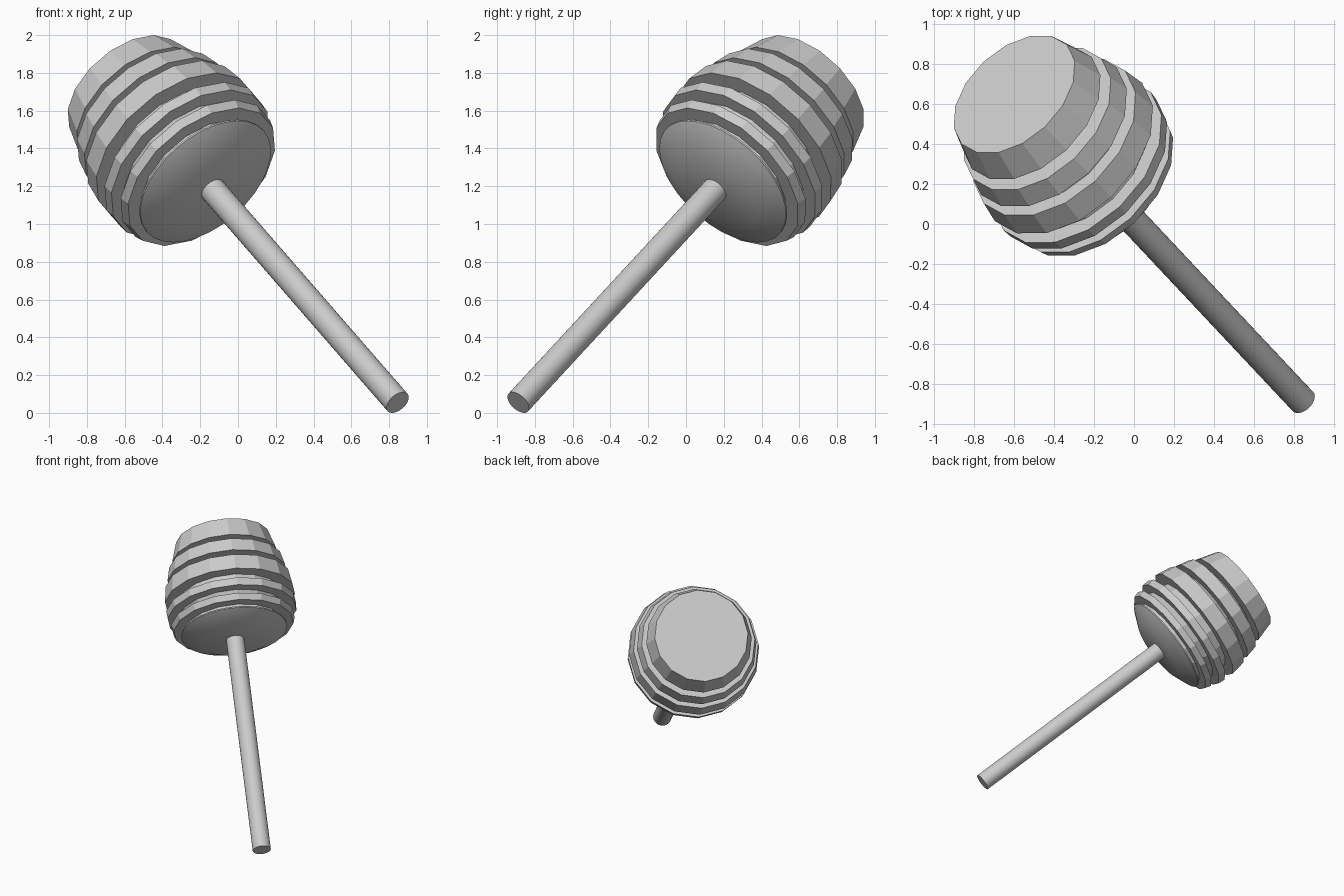
import bpy, math
from mathutils import Vector

if "Cube" in bpy.data.objects:
    bpy.data.objects.remove(bpy.data.objects["Cube"])

START = Vector((0.845, -0.888, 0.055))
END = Vector((-0.60, 0.65, 1.717))
ROT = (END - START).to_track_quat('Z', 'Y')


def lathe(name, profile, sides, smooth=False, phase=0.0):
    """Closed solid of revolution along the tilted axis; profile = (t, radius)."""
    verts, faces = [], []
    for t, r in profile:
        for i in range(sides):
            a = 2 * math.pi * i / sides + phase
            verts.append((r * math.cos(a), r * math.sin(a), t))
    for k in range(len(profile) - 1):
        for i in range(sides):
            j = (i + 1) % sides
            faces.append((k * sides + i, k * sides + j,
                          (k + 1) * sides + j, (k + 1) * sides + i))
    faces.append(tuple(reversed(range(sides))))
    faces.append(tuple(range(len(verts) - sides, len(verts))))
    me = bpy.data.meshes.new(name)
    me.from_pydata(verts, [], faces)
    ob = bpy.data.objects.new(name, me)
    bpy.context.collection.objects.link(ob)
    ob.location = START
    ob.rotation_mode = 'QUATERNION'
    ob.rotation_quaternion = ROT
    if smooth:
        bpy.context.view_layer.objects.active = ob
        ob.select_set(True)
        bpy.ops.object.shade_smooth_by_angle(angle=math.radians(30))
        ob.select_set(False)
    return ob


# Round stick
lathe("handle", [(0, 0.07), (1.86, 0.07)], 32, True)

# Smooth conical collar under the head
lathe("head_collar", [(1.82, 0.267), (1.89, 0.41), (1.90, 0.41)], 32, True)

# Faceted barrel: each ridge is (bottom t, bottom r, top t, top r)
ridges = [(1.93, 0.465, 1.98, 0.48),
          (2.04, 0.50, 2.10, 0.505),
          (2.18, 0.505, 2.31, 0.485),
          (2.36, 0.465, 2.47, 0.44),
          (2.52, 0.41, 2.684, 0.362)]
profile = [(1.88, 0.38)]
for b, rb, t, rt in ridges:
    profile += [(b, min(rb, rt) - 0.08), (b, rb), (t, rt), (t, min(rb, rt) - 0.08)]
profile[-1:] = []
lathe("ridged_head", profile, 16)
